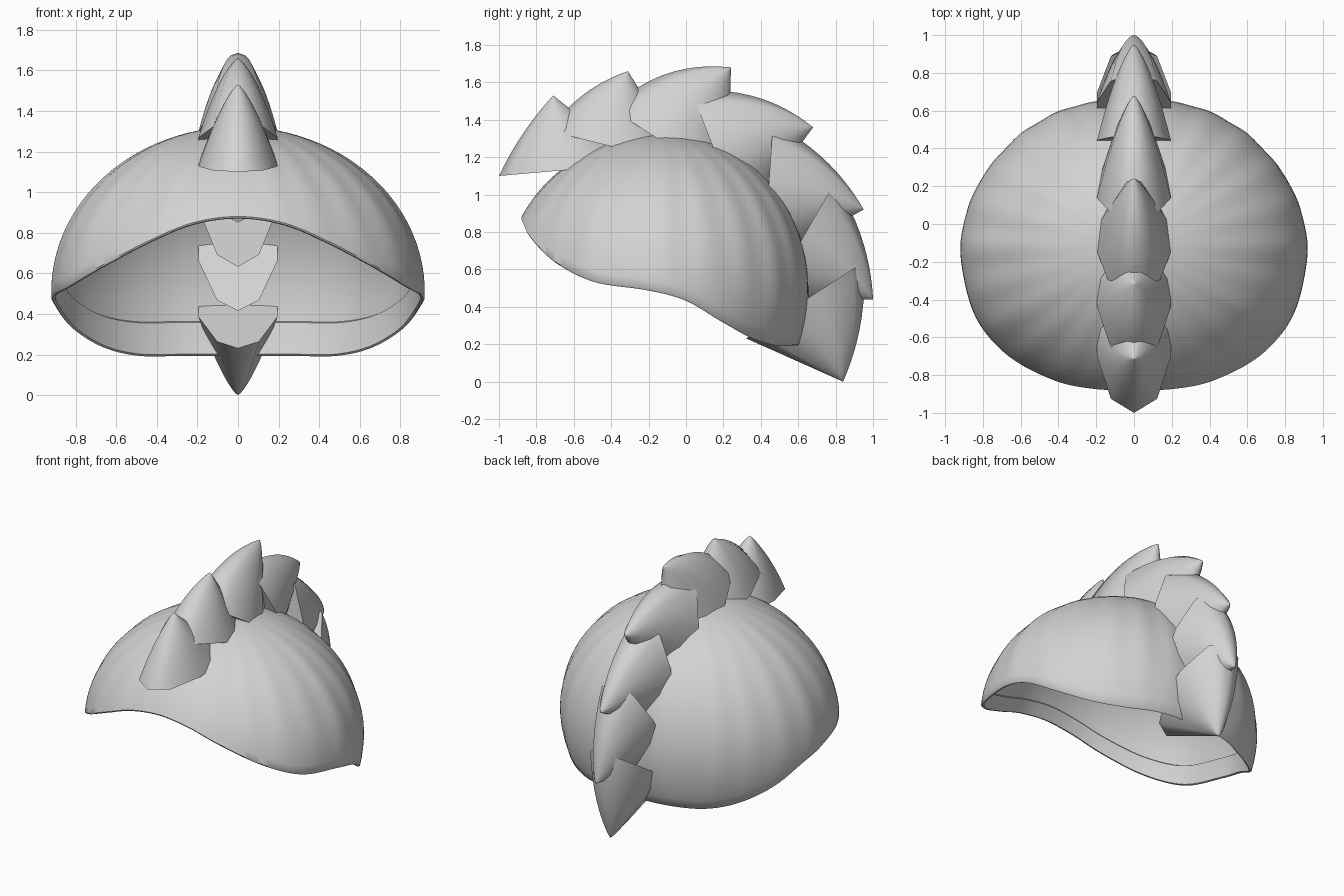
import bpy
import bmesh
from math import sin, cos, acos, atan2, radians, pi
from mathutils import Vector

cube = bpy.data.objects.get("Cube")
if cube:
    bpy.data.objects.remove(cube)

grey = bpy.data.materials.new("light_grey")
grey.use_nodes = True
colour = (0.65, 0.65, 0.65, 1)
grey.diffuse_color = colour
grey.node_tree.nodes["Principled BSDF"].inputs["Base Color"].default_value = colour


def finish(name, bm, sharp_angle, extra_sharp=()):
    """Smooth the faces, keep the hard edges and link the object."""
    bm.normal_update()
    for f in bm.faces:
        f.smooth = True
    for e in bm.edges:
        hard = len(e.link_faces) == 2 and e.calc_face_angle(0) > sharp_angle
        e.smooth = not (hard or e in extra_sharp)
    mesh = bpy.data.meshes.new(name)
    bm.to_mesh(mesh)
    bm.free()
    mesh.materials.append(grey)
    obj = bpy.data.objects.new(name, mesh)
    bpy.context.collection.objects.link(obj)


def bridge(bm, a, b):
    n = len(a)
    for i in range(n):
        j = (i + 1) % n
        bm.faces.new((a[i], a[j], b[j], b[i]))


# Helmet rim: left half, front to back, then mirrored into a smooth closed loop
RIM = [(0, -.88, .88), (.22, -.872, .85), (.43, -.825, .765), (.67, -.695, .64),
       (.84, -.49, .54), (.915, -.2, .495), (.9, 0, .44), (.815, .19, .33),
       (.665, .355, .24), (.49, .485, .2), (.27, .58, .2), (0, .605, .2)]
loop = [Vector(p) for p in RIM]
loop += [Vector((-p.x, p.y, p.z)) for p in reversed(loop[1:-1])]


def smooth_loop(points, steps):
    out, n = [], len(points)
    for i in range(n):
        a, b, c, d = (points[(i + k) % n] for k in (-1, 0, 1, 2))
        for s in range(steps):
            t = s / steps
            out.append(b + (c - a) * t / 2 + (a * 2 - b * 5 + c * 4 - d) * t * t / 2
                       + (b * 3 - a - c * 3 + d) * t ** 3 / 2)
    return out


# Helmet shell: an ellipsoid with shallow flutes outside, cut along the rim
CENTRE = Vector((0, -.12, .5))
HEIGHT = .822
rim = smooth_loop(loop, 10)


def shell_point(p, frac, scale, flute):
    offset = p - CENTRE
    top = acos(max(-1, min(1, offset.z / HEIGHT)))
    theta = top * frac
    ripple = 1 + flute * cos(24 * atan2(offset.y, offset.x)) * sin(pi * min(frac, 1))
    r = scale * ripple * sin(theta) / sin(top)
    return CENTRE + Vector((offset.x * r, offset.y * r, HEIGHT * cos(theta) * scale))


# Rings run from the top over the rim, up the inner rim band and back to the top
bm = bmesh.new()
RINGS = 24
WALL = .988
outer = [(i / RINGS, 1, .005) for i in range(1, RINGS + 1)]
band = [(1.006, .992, 0), (1.003, .978, 0), (.95, .974, 0), (.9, .97, 0)]
inner = [(.895 * i / 18, WALL, 0) for i in range(18, 0, -1)]
rings = [[bm.verts.new(shell_point(p, *spec)) for p in rim] for spec in outer + band + inner]
for a, b in zip(rings, rings[1:]):
    bridge(bm, a, b)
for ring, scale in ((rings[0], 1), (rings[-1], WALL)):
    pole = bm.verts.new(CENTRE + Vector((0, 0, HEIGHT * scale)))
    for i in range(len(ring)):
        bm.faces.new((ring[i], ring[(i + 1) % len(ring)], pole))
bmesh.ops.recalc_face_normals(bm, faces=bm.faces)
finish("helmet_shell", bm, radians(50))

# Crest plates: base point (y, z), tip (y, z), angle of the base, bulge of the ridge
PLATES = [((-1, 1.1), (-.71, 1.53), 5, .02),
          ((-.73, 1.34), (-.31, 1.66), -14, .045),
          ((-.4, 1.46), (.24, 1.68), -33, .08),
          ((.03, 1.55), (.68, 1.36), -69, .07),
          ((.465, 1.38), (.95, .92), -94, .05),
          ((.795, 1.065), (1, .44), -120, .045),
          ((.95, .64), (.84, 0), -147, .04)]
# Cross-section: half width and depth as fractions
SECTION = [(0, 0), (.63, .1), (1, .4), (1, .62), (.53, .92), (0, 1)]
SECTION += [(-w, k) for w, k in reversed(SECTION[1:-1])]
STEPS = 12


def crest_plate(name, base, tip, angle, bulge):
    base, tip = Vector(base), Vector(tip)
    along = tip - base
    inward = Vector((cos(radians(angle)), sin(radians(angle))))
    outward = Vector((-along.y, along.x)).normalized()
    bm = bmesh.new()
    sections = []
    for i in range(STEPS):
        t = 1 - (1 - i / STEPS) ** 1.5
        width, depth = .195 * (1 - t) ** .75, .75 * (1 - t)
        ring = []
        for w, k in SECTION:
            p = base + along * t + inward * depth * k
            p += outward * bulge * 4 * t * (1 - t) * (1 - k)
            ring.append(bm.verts.new((w * width, p.x, p.y)))
        sections.append(ring)
    for a, b in zip(sections, sections[1:]):
        bridge(bm, a, b)
    point = bm.verts.new((0, tip.x, tip.y))
    last = sections[-1]
    for i in range(len(last)):
        bm.faces.new((last[i], last[(i + 1) % len(last)], point))
    cap = bm.faces.new(list(reversed(sections[0])))
    bmesh.ops.recalc_face_normals(bm, faces=bm.faces)
    finish(name, bm, radians(65), set(cap.edges))


for number, plate in enumerate(PLATES, 1):
    crest_plate(f"crest_plate_{number}", *plate)
